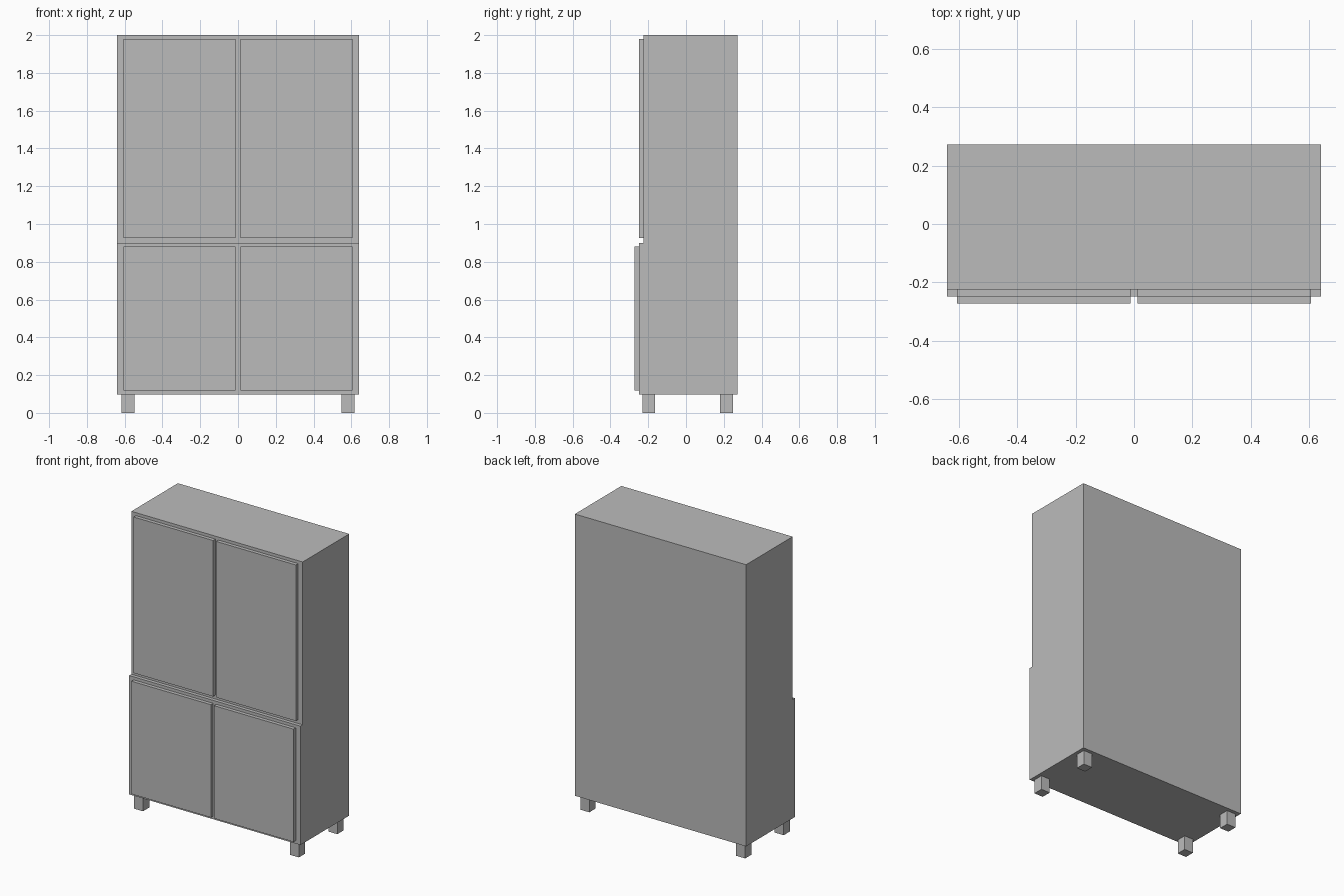
import bpy
import bmesh

default = bpy.data.objects.get("Cube")
if default:
    bpy.data.objects.remove(default, do_unlink=True)

# Single grey finish
grey = bpy.data.materials.new("plain_grey")
grey.use_nodes = True
COLOUR = (0.5, 0.5, 0.5, 1)
grey.diffuse_color = COLOUR
grey.node_tree.nodes["Principled BSDF"].inputs["Base Color"].default_value = COLOUR

HALF_WIDTH = 0.64
BACK = 0.2725
UPPER_FRONT, LOWER_FRONT = -0.224, -0.248
DOOR_THICK = 0.0245
BASE, STEP, TOP = 0.097, 0.9, 2.0


def add_object(name, bm):
    bmesh.ops.recalc_face_normals(bm, faces=bm.faces)
    mesh = bpy.data.meshes.new(name)
    bm.to_mesh(mesh)
    bm.free()
    mesh.materials.append(grey)
    obj = bpy.data.objects.new(name, mesh)
    bpy.context.collection.objects.link(obj)
    return obj


def add_box(name, low, high):
    bm = bmesh.new()
    bmesh.ops.create_cube(bm, size=1)
    for v in bm.verts:
        v.co = [a + (c + 0.5) * (b - a) for a, b, c in zip(low, high, v.co)]
    return add_object(name, bm)


# Carcass: stepped side profile extruded across the width
profile = [(BACK, BASE), (LOWER_FRONT, BASE), (LOWER_FRONT, STEP),
           (UPPER_FRONT, STEP), (UPPER_FRONT, TOP), (BACK, TOP)]
bm = bmesh.new()
side = bm.faces.new([bm.verts.new((-HALF_WIDTH, y, z)) for y, z in profile])
extruded = bmesh.ops.extrude_face_region(bm, geom=[side])
moved = [g for g in extruded["geom"] if isinstance(g, bmesh.types.BMVert)]
bmesh.ops.translate(bm, verts=moved, vec=(2 * HALF_WIDTH, 0, 0))
add_object("cabinet_body", bm)

# Doors and legs, mirrored left and right
for label, sign in (("left", 1), ("right", -1)):
    inner, outer = sorted((sign * 0.012, sign * 0.606))
    for level, front, z0, z1 in (("lower", LOWER_FRONT, 0.118, 0.88),
                                 ("upper", UPPER_FRONT, 0.926, 1.98)):
        add_box(f"{level}_door_{label}",
                (inner, front - DOOR_THICK, z0), (outer, front, z1))
    x0, x1 = sorted((sign * 0.549, sign * 0.616))
    for place, y0 in (("front", -0.23), ("back", 0.181)):
        add_box(f"{place}_leg_{label}", (x0, y0, 0), (x1, y0 + 0.067, BASE))
